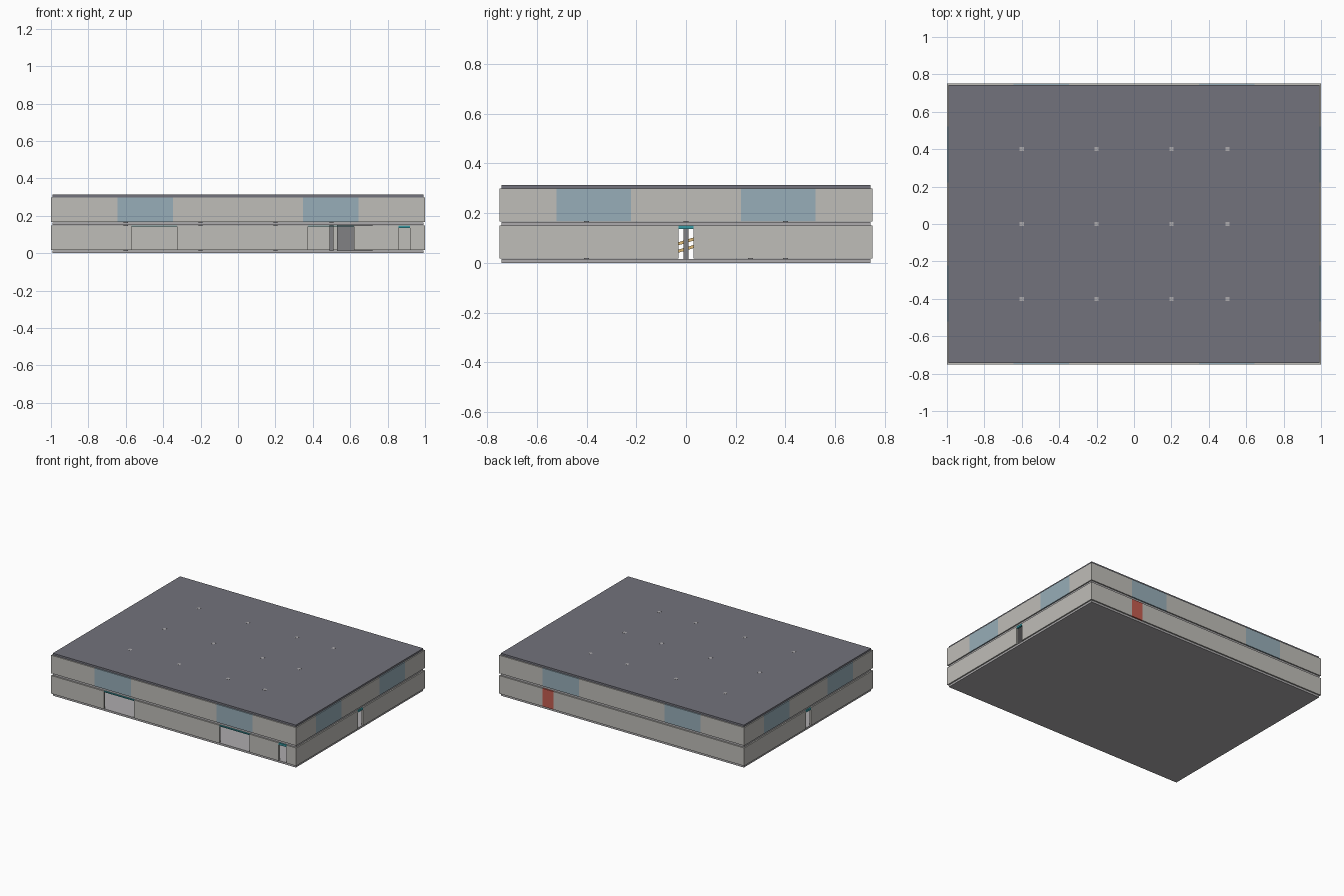
import bpy, math

if "Cube" in bpy.data.objects:
    bpy.data.objects.remove(bpy.data.objects["Cube"])

T = 0.015            # wall and slab thickness
HX, HY = 1.0, 0.75   # outer half sizes


def material(name, rgb):
    m = bpy.data.materials.new(name)
    m.diffuse_color = (*rgb, 1)
    m.use_nodes = True
    m.node_tree.nodes["Principled BSDF"].inputs["Base Color"].default_value = m.diffuse_color
    return m


WALL = material("wall_grey", (0.52, 0.51, 0.48))
SLAB = material("slab_grey", (0.42, 0.41, 0.42))
ROOF = material("roof_grey", (0.17, 0.17, 0.20))
STEEL = material("steel_grey", (0.22, 0.22, 0.23))
GLASS = material("window_blue", (0.31, 0.42, 0.48))
TEAL = material("lintel_teal", (0.04, 0.32, 0.36))
RED = material("door_red", (0.55, 0.11, 0.08))
TAN = material("ramp_tan", (0.75, 0.50, 0.18))


def box(name, lo, hi, mat):
    bpy.ops.mesh.primitive_cube_add(size=1, location=[(a + b) / 2 for a, b in zip(lo, hi)])
    ob = bpy.context.object
    ob.name = name
    ob.scale = [b - a for a, b in zip(lo, hi)]
    bpy.ops.object.transform_apply(location=False, rotation=False, scale=True)
    ob.data.materials.append(mat)
    return ob


def wall(name, side, z0, z1, gaps):
    """Wall run on one side; each gap is (start, end, part name, material, height of that part)."""
    def piece(pname, a, b, za, zb, mat):
        if side in ("front", "back"):
            y0 = -HY if side == "front" else HY - T
            box(pname, (a, y0, za), (b, y0 + T, zb), mat)
        else:
            x0 = -HX if side == "left" else HX - T
            box(pname, (x0, a, za), (x0 + T, b, zb), mat)

    end = HX if side in ("front", "back") else HY - T
    pos = -end
    for a, b, pname, mat, h in gaps:
        piece(name, pos, a, z0, z1, WALL)
        piece(f"{side}_{pname}", a, b, z1 - h, z1, mat)
        pos = b
    piece(name, pos, end, z0, z1, WALL)


# floor, middle and roof slabs
for name, z, mat in (("ground_slab", 0, SLAB), ("middle_slab", 0.15, SLAB), ("roof_slab", 0.298, ROOF)):
    box(name, (-0.992, -0.742, z), (0.992, 0.742, z + T), mat)

# lower storey walls with openings
Z0, Z1 = 0.0165, 0.149
wall("lower_front_wall", "front", Z0, Z1, [
    (-0.57, -0.325, "bay_lintel", TEAL, 0.007),
    (0.373, 0.62, "bay_lintel", TEAL, 0.007),
    (0.857, 0.92, "door_lintel", TEAL, 0.015)])
wall("lower_back_wall", "back", Z0, Z1, [(0.555, 0.645, "fire_door", RED, Z1 - Z0)])
for side in ("left", "right"):
    wall(f"lower_{side}_wall", side, Z0, Z1, [(-0.03, 0.03, "door_lintel", TEAL, 0.014)])

# upper storey walls with flush windows
U0, U1 = 0.166, 0.299
for side in ("front", "back", "left", "right"):
    a, b = (0.348, 0.645) if side in ("front", "back") else (0.222, 0.52)
    wall(f"upper_{side}_wall", side, U0, U1, [
        (-b, -a, "window", GLASS, U1 - U0), (a, b, "window", GLASS, U1 - U0)])

# column grid, tops just showing in the roof
for x in (-0.6, -0.2, 0.2, 0.5):
    for y in (-0.4, 0, 0.4):
        box("column", (x - 0.011, y - 0.011, 0.01), (x + 0.011, y + 0.011, 0.3135), STEEL)
        box("column_cap", (x - 0.011, y - 0.011, 0.3125), (x + 0.011, y + 0.011, 0.3138), SLAB)

# inner partition behind the right bay
box("inner_partition", (0.53, 0.25, T), (0.72, 0.27, 0.15), STEEL)

# sloping inner ramps
for z in (0.056, 0.086):
    ramp = box("ramp", (-0.05, -0.09, z - 0.006), (0.05, 0.09, z + 0.006), TAN)
    ramp.rotation_euler.x = math.radians(17)
